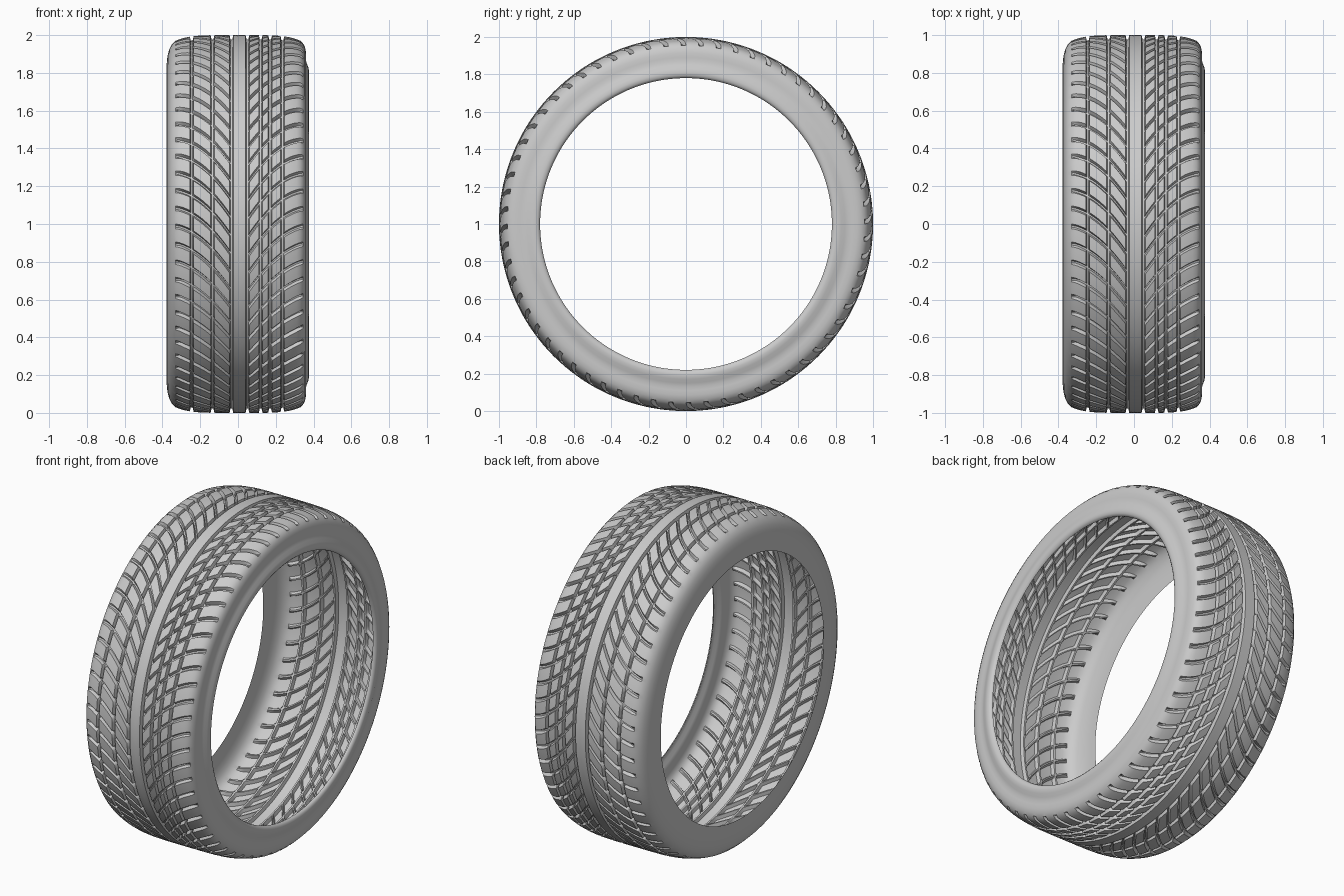
import bpy, bmesh, math

if "Cube" in bpy.data.objects:
    bpy.data.objects.remove(bpy.data.objects["Cube"])

PITCHES = 64          # repeats of the tread pattern
DEPTH = 0.022         # groove depth
MID = 0.01            # centre of the V pattern
CIRC = [-0.245, -0.135, -0.035, 0.05, 0.12, 0.17, 0.235]   # ring grooves
# one pitch: (fraction of pitch, groove factor)
COLS = [(0, 0), (0.08, 1), (0.18, 1), (0.27, 0), (0.5, 0), (0.75, 0)]


def crown(x):
    return 1.0 - 0.030 * (abs(x) / 0.33) ** 5


def sweep(x):
    """How far a diagonal groove runs ahead of the shoulder."""
    u = max(0.0, 0.33 - abs(x - MID))
    return 0.25 * u + 2.2 * u * u


def ring_groove(x):
    d = min(abs(x - c) for c in CIRC)
    return max(0.0, min(1.0, (0.010 - d) / 0.005))


def diagonal_groove(x):
    """Fades at the shoulders and stops at the solid centre rib."""
    d = abs(x - MID)
    return max(0.0, min(1.0, (0.335 - d) / 0.02)) * max(0.0, min(1.0, (d - 0.035) / 0.01))


# tread stations, with extra rows at the edges of each ring groove
xs = {round(-0.33 + 0.02 * i, 4) for i in range(34)}
xs = {x for x in xs if all(abs(x - c) > 0.014 for c in CIRC)}
for c in CIRC:
    xs |= {round(c + o, 4) for o in (-0.010, -0.005, 0.005, 0.010)}
tread = [(x, crown(x)) for x in sorted(xs)]

# sidewalls, from bead to shoulder and shoulder to bead
left = [(-0.377, 0.78), (-0.378, 0.81), (-0.378, 0.84), (-0.376, 0.87),
        (-0.371, 0.90), (-0.363, 0.927), (-0.350, 0.951)]
right = [(0.345, 0.955), (0.354, 0.938), (0.359, 0.915), (0.359, 0.89),
         (0.359, 0.87), (0.364, 0.85), (0.372, 0.83), (0.376, 0.81),
         (0.374, 0.793), (0.366, 0.783), (0.358, 0.78)]
profile = left + tread + right

# tyre shell: columns follow the diagonal grooves
bm = bmesh.new()
rows = []
for x, r in profile:
    on_tread = abs(x) <= 0.3305
    ring = ring_groove(x) if on_tread else 0
    diag = diagonal_groove(x) if on_tread else 0
    row = []
    for p in range(PITCHES):
        for frac, g in COLS:
            a = (p + frac) * 2 * math.pi / PITCHES + sweep(x)
            rr = r - DEPTH * max(ring, diag * g)
            row.append(bm.verts.new((x, -rr * math.sin(a), 1 + rr * math.cos(a))))
    rows.append(row)
n = len(rows[0])
for a, b in zip(rows, rows[1:]):
    for j in range(n):
        k = (j + 1) % n
        bm.faces.new((a[j], a[k], b[k], b[j]))
mesh = bpy.data.meshes.new("tyre_shell")
bm.to_mesh(mesh)
bm.free()
tyre = bpy.data.objects.new("tyre_shell", mesh)
bpy.context.collection.objects.link(tyre)
bpy.context.view_layer.objects.active = tyre
tyre.select_set(True)
bpy.ops.object.shade_smooth_by_angle(angle=math.radians(35))
